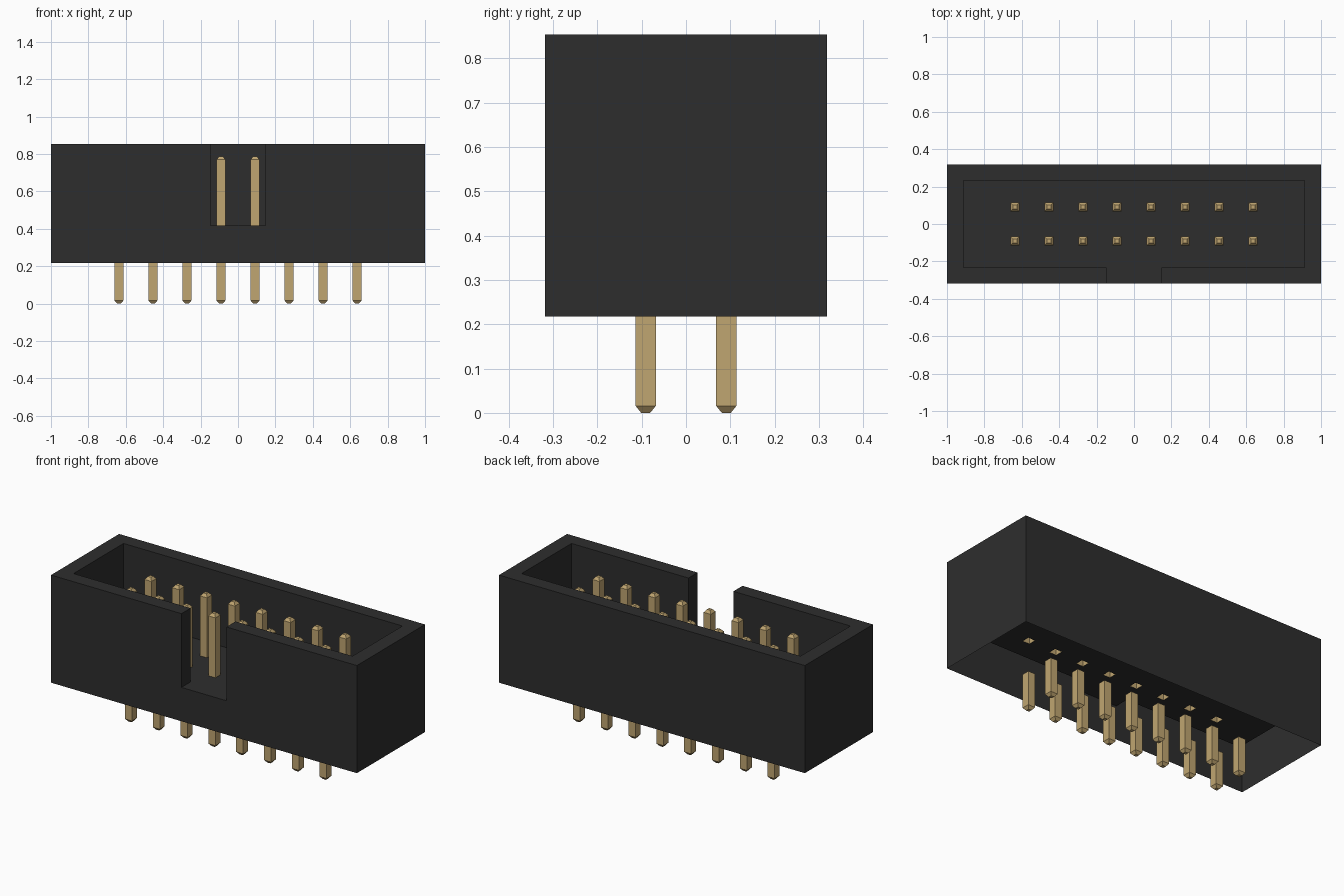
import bpy
import bmesh

cube = bpy.data.objects.get("Cube")
if cube:
    bpy.data.objects.remove(cube, do_unlink=True)

# Main dimensions
OX, OY = 1.0, 0.318          # outer half sizes
IX, IY = 0.912, 0.233        # cavity half sizes
NX = 0.147                   # key notch half width
Z0, ZF, Z1 = 0.217, 0.417, 0.853   # bottom edge, cavity floor, rim
PITCH, PIN = 0.1818, 0.023   # pin spacing and half width
PIN_X = [(i - 3.5) * PITCH for i in range(8)]
PIN_Y = [-PITCH / 2, PITCH / 2]


def material(name, rgb):
    mat = bpy.data.materials.new(name)
    mat.use_nodes = True
    color = (*rgb, 1.0)
    mat.diffuse_color = color
    mat.node_tree.nodes["Principled BSDF"].inputs["Base Color"].default_value = color
    return mat


def mesh_from_faces(name, polygons, mat):
    """Join polygons given as point lists, welding shared corners."""
    bm = bmesh.new()
    for points in polygons:
        bm.faces.new([bm.verts.new(p) for p in points])
    bmesh.ops.remove_doubles(bm, verts=bm.verts, dist=1e-5)
    mesh = bpy.data.meshes.new(name)
    bm.to_mesh(mesh)
    bm.free()
    mesh.materials.append(mat)
    return mesh


def place(name, mesh, location=(0, 0, 0)):
    obj = bpy.data.objects.new(name, mesh)
    obj.location = location
    bpy.context.collection.objects.link(obj)
    return obj


def wall(a, b, low, high):
    """Upright quad from a to b, facing right of the walking direction."""
    return [(*a, low), (*b, low), (*b, high), (*a, high)]


black = material("black plastic", (0.027, 0.027, 0.027))
gold = material("gold metal", (0.53, 0.38, 0.165))

# Housing: outer walls, open underneath, with a key notch in the front
outer = [(OX, -OY), (OX, OY), (-OX, OY), (-OX, -OY)]
shell = [wall(a, b, Z0, Z1) for a, b in zip(outer, outer[1:])]
shell.append([(x, -OY, z) for x, z in (
    (-OX, Z0), (OX, Z0), (OX, Z1), (NX, Z1),
    (NX, ZF), (-NX, ZF), (-NX, Z1), (-OX, Z1))])

# Cavity and notch walls, then the C-shaped rim
inner = [(-NX, -OY), (-NX, -IY), (-IX, -IY), (-IX, IY),
         (IX, IY), (IX, -IY), (NX, -IY), (NX, -OY)]
shell += [wall(a, b, ZF, Z1) for a, b in zip(inner, inner[1:])]
shell.append([(x, y, Z1) for x, y in inner + outer])
place("housing", mesh_from_faces("housing", shell, black))

# Cavity floor: a grid with a hole at every pin, reaching into the notch
xs = sorted([-IX, -NX, NX, IX] + [x + s * PIN for x in PIN_X for s in (-1, 1)])
ys = sorted([-OY, -IY, IY] + [y + s * PIN for y in PIN_Y for s in (-1, 1)])
floor = []
for x0, x1 in zip(xs, xs[1:]):
    for y0, y1 in zip(ys, ys[1:]):
        cx, cy = (x0 + x1) / 2, (y0 + y1) / 2
        hole = (any(abs(cx - x) < PIN / 2 for x in PIN_X)
                and any(abs(cy - y) < PIN / 2 for y in PIN_Y))
        outside = cy < -IY and abs(cx) > NX
        if not hole and not outside:
            floor.append([(x0, y0, ZF), (x1, y0, ZF), (x1, y1, ZF), (x0, y1, ZF)])
place("cavity_floor", mesh_from_faces("cavity_floor", floor, black))


# Pins: square tubes with a chamfered, closed tip
def pin_mesh(name, sections, tip_up):
    rings = [[(sx * r, sy * r, z) for sx, sy in ((-1, -1), (1, -1), (1, 1), (-1, 1))]
             for z, r in sections]
    faces = []
    for a, b in zip(rings, rings[1:]):
        for i in range(4):
            j = (i + 1) % 4
            faces.append([a[i], a[j], b[j], b[i]])
    faces.append(rings[-1] if tip_up else rings[0][::-1])
    return mesh_from_faces(name, faces, gold)


contact = pin_mesh("contact_pin", [(ZF, PIN), (0.771, PIN), (0.787, 0.01)], True)
solder = pin_mesh("solder_pin", [(0, 0.01), (0.016, PIN), (Z0, PIN)], False)
for row, y in zip(("front", "back"), PIN_Y):
    for i, x in enumerate(PIN_X, 1):
        place(f"{row}_contact_pin_{i}", contact, (x, y, 0))
        place(f"{row}_solder_pin_{i}", solder, (x, y, 0))
